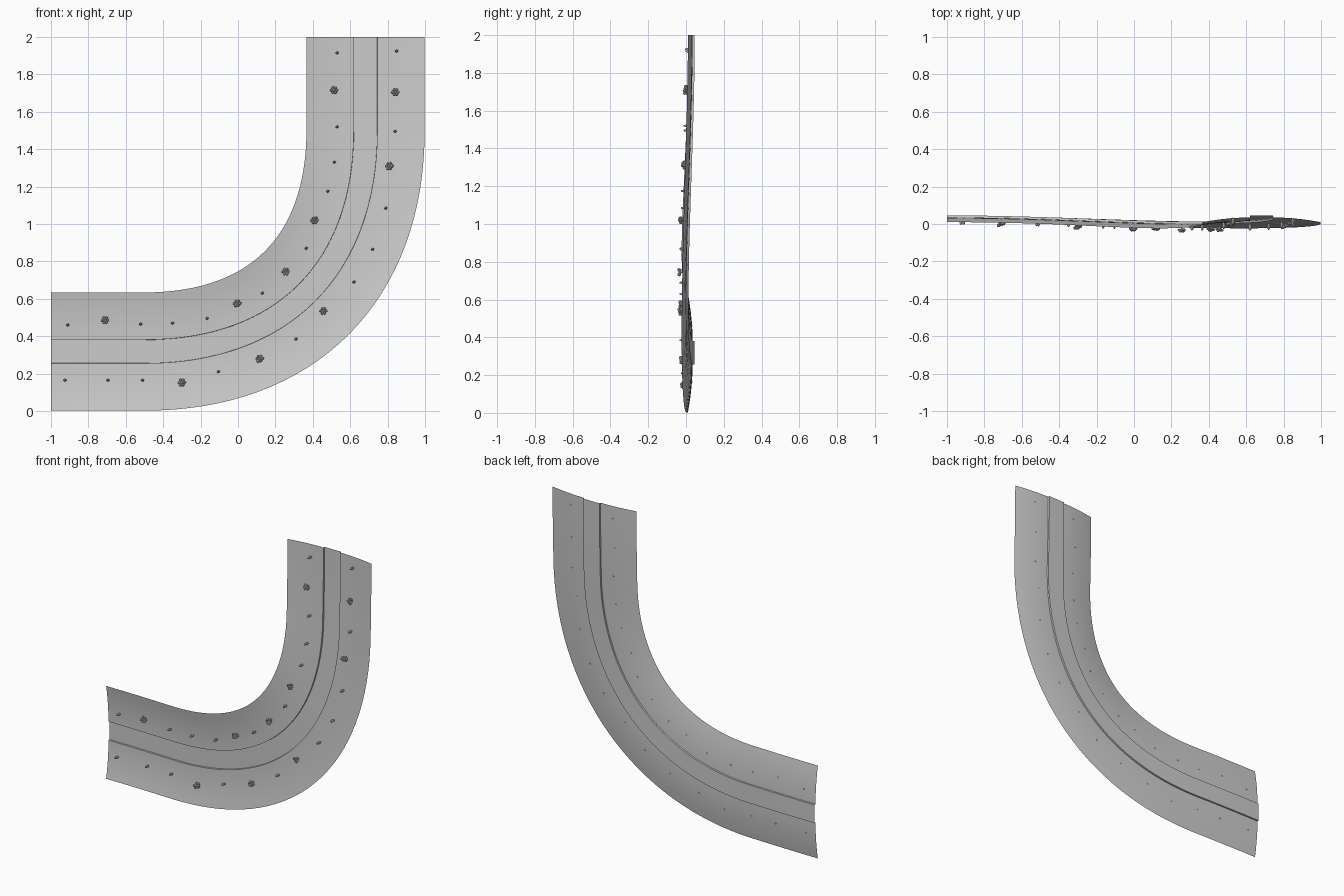
import bpy, bmesh, math, random
from mathutils import Vector, Matrix

if "Cube" in bpy.data.objects:
    bpy.data.objects.remove(bpy.data.objects["Cube"])

random.seed(4)

# Centre line in the x-z plane: straight, bend, straight
P = [Vector(p) for p in ((-.5, .318), (.239, .318), (.682, .761), (.682, 1.5))]
path = [Vector((-1 + .5 * i / 4, .318)) for i in range(4)]
for i in range(33):
    t = i / 32
    u = 1 - t
    path.append(P[0]*u**3 + P[1]*3*u*u*t + P[2]*3*u*t*t + P[3]*t**3)
path += [Vector((.682, 1.5 + .5 * i / 4)) for i in range(1, 5)]

dist = [0]
for a, b in zip(path, path[1:]):
    dist.append(dist[-1] + (b - a).length)


def rise(i):
    return -.033 * math.sin(math.pi * dist[i] / dist[-1]) ** 2


def normal(i):
    a, b = path[max(i - 1, 0)], path[min(i + 1, len(path) - 1)]
    if i in (0, len(path) - 1):
        d = b - a
    else:
        d = (path[i] - a).normalized() + (b - path[i]).normalized()
    d.normalize()
    return Vector((-d.y, d.x))


def make(name, bm):
    me = bpy.data.meshes.new(name)
    bm.to_mesh(me)
    bm.free()
    ob = bpy.data.objects.new(name, me)
    bpy.context.collection.objects.link(ob)
    return ob


def sweep(name, profile):
    """Sweep (offset, depth) points along the path as an open sheet."""
    bm = bmesh.new()
    rows = []
    for i, p in enumerate(path):
        n = normal(i)
        rows.append([bm.verts.new((p.x + n.x*w, y + rise(i), p.y + n.y*w))
                     for w, y in profile])
    for r, s in zip(rows, rows[1:]):
        for j in range(len(profile) - 1):
            f = bm.faces.new((r[j], s[j], s[j + 1], r[j + 1]))
            f.smooth = True
    bm.normal_update()
    if sum(f.normal.y for f in bm.faces) > 0:
        bmesh.ops.reverse_faces(bm, faces=bm.faces[:])
    ob = make(name, bm)
    ob.data.set_sharp_from_angle(angle=math.radians(35))
    return ob


# Sloping banks with the sunken channel between them
half = [(.316, .010), (.27, .018), (.22, .025), (.16, .031), (.11, .034),
        (.063, .035), (.062, .046)]
sweep("curved_valley", [(-w, y) for w, y in half] + half[::-1])


def ground(x, z):
    """Depth of the bank surface at a front-view position."""
    q = Vector((x, z))
    i = min(range(len(path)), key=lambda k: (path[k] - q).length)
    w = abs((q - path[i]).dot(normal(i)))
    for (w0, y0), (w1, y1) in zip(half, half[1:]):
        if w >= w1:
            return y1 + (y0 - y1) * (w - w1) / (w0 - w1) + rise(i)
    return half[-1][1] + rise(i)


def lump(bm, pos, size):
    m = Matrix.Translation(pos) @ Matrix.Diagonal((*size, 1))
    bmesh.ops.create_icosphere(bm, subdivisions=1, radius=1, matrix=m)


small = [(-.91, .46), (-.52, .465), (-.35, .47), (-.165, .495), (.13, .63),
         (.365, .87), (.48, 1.175), (.515, 1.33), (.53, 1.52), (.53, 1.915),
         (-.925, .165), (-.695, .165), (-.51, .165), (-.105, .21),
         (.31, .385), (.62, .69), (.72, .865), (.79, 1.085), (.84, 1.495),
         (.848, 1.925)]
large = [(-.71, .485), (-.005, .575), (.255, .745), (.41, 1.02), (.515, 1.715),
         (-.3, .152), (.115, .28), (.457, .535), (.808, 1.31), (.842, 1.705)]

# Slim shrubs
bm = bmesh.new()
for x, z in small:
    lump(bm, (x, ground(x, z) - .016, z), (.0095, .022, .008))
make("small_shrubs", bm)

# Bushy trees: a trunk and a clump of leaf lumps
bm = bmesh.new()
for x, z in large:
    g = ground(x, z)
    lump(bm, (x, g - .012, z), (.005, .018, .005))
    for k in range(7):
        a = k * math.tau / 6
        r = 0 if k == 6 else .014
        lump(bm, (x + r*math.cos(a), g - random.uniform(.024, .036), z + r*math.sin(a)),
             (random.uniform(.008, .011),) * 3)
make("bushy_trees", bm)
